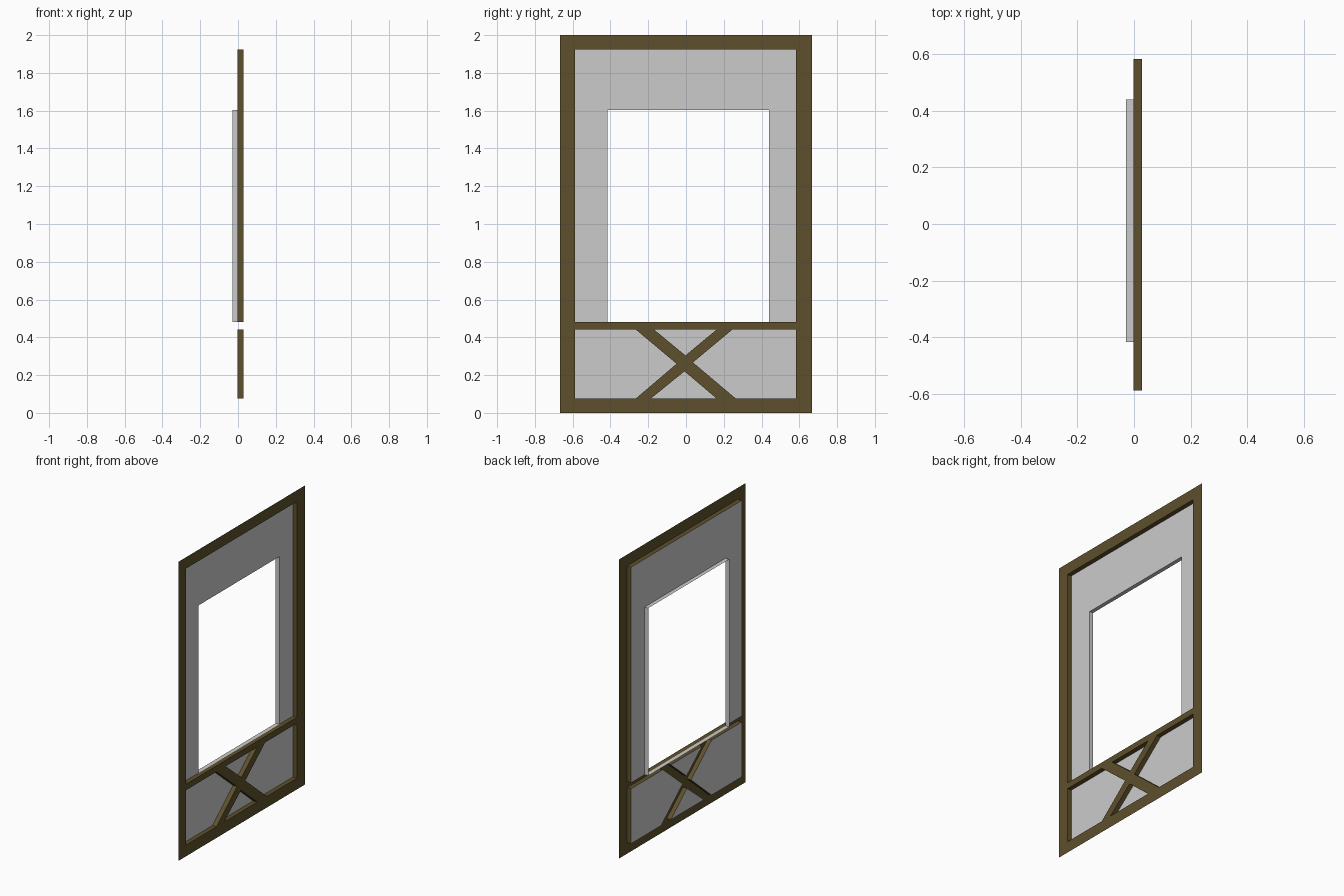
import bpy, bmesh
from mathutils import Vector

if "Cube" in bpy.data.objects:
    bpy.data.objects.remove(bpy.data.objects["Cube"])

X_FRONT, X_WALL, X_BACK = 0.028, -0.002, -0.029   # timber face, plaster, window back
YL, YR = -0.587, 0.583                            # inner edges of the posts
Z_BASE, Z_RAIL0, Z_RAIL1, Z_TOP = 0.075, 0.442, 0.482, 1.924

wood = bpy.data.materials.new("dark_timber")
wood.diffuse_color = (0.11, 0.08, 0.025, 1)
wood.use_nodes = True
wood.node_tree.nodes["Principled BSDF"].inputs["Base Color"].default_value = wood.diffuse_color


def ring(bm, loop, x):
    return [bm.verts.new((x, y, z)) for y, z in loop]


def sheet(bm, loops, x):
    """Flat face at x bounded by the loops; inner loops become holes."""
    edges = []
    for loop in loops:
        vs = ring(bm, loop, x)
        edges += [bm.edges.new((vs[i - 1], vs[i])) for i in range(len(vs))]
    bmesh.ops.triangle_fill(bm, edges=edges, use_beauty=True, normal=Vector((1, 0, 0)))
    for f in bm.faces:
        f.normal_update()
        if f.normal.x < -0.5:
            f.normal_flip()


def reveal(bm, loop, x0, x1):
    """Walls around a counter-clockwise opening, facing inwards."""
    a, b = ring(bm, loop, x0), ring(bm, loop, x1)
    for i in range(len(loop)):
        bm.faces.new((a[i - 1], a[i], b[i], b[i - 1]))


def finish(bm, name, mat=None):
    bmesh.ops.remove_doubles(bm, verts=bm.verts, dist=1e-5)
    mesh = bpy.data.meshes.new(name)
    bm.to_mesh(mesh)
    bm.free()
    obj = bpy.data.objects.new(name, mesh)
    bpy.context.collection.objects.link(obj)
    if mat:
        mesh.materials.append(mat)


def rect(y0, y1, z0, z1):
    return [(y0, z0), (y1, z0), (y1, z1), (y0, z1)]


# Openings in the timber: one tall bay and four around the cross brace
upper = rect(YL, YR, Z_RAIL1, Z_TOP)
left = [(YL, Z_BASE), (-0.267, Z_BASE), (-0.05, 0.26), (-0.267, Z_RAIL0), (YL, Z_RAIL0)]
right = [(YR, Z_RAIL0), (0.247, Z_RAIL0), (0.037, 0.267), (0.265, Z_BASE), (YR, Z_BASE)]
top_tri = [(-0.17, Z_RAIL0), (-0.003, 0.304), (0.163, Z_RAIL0)]
low_tri = [(-0.187, Z_BASE), (0.163, Z_BASE), (-0.008, 0.22)]
lower = [left, right, top_tri, low_tri]

# Timber frame: front face with openings, plus the reveals
bm = bmesh.new()
sheet(bm, [rect(-0.667, 0.667, 0, 2)] + [upper] + lower, X_FRONT)
for hole in [upper] + lower:
    reveal(bm, hole, X_FRONT, X_WALL)
finish(bm, "timber_frame", wood)

# Upper plaster, an inverted U around the window
WL, WR, WT = -0.416, 0.44, 1.603
bm = bmesh.new()
sheet(bm, [[(YL, Z_RAIL1), (WL, Z_RAIL1), (WL, WT), (WR, WT),
            (WR, Z_RAIL1), (YR, Z_RAIL1), (YR, Z_TOP), (YL, Z_TOP)]], X_WALL)
finish(bm, "upper_plaster")

# Window reveal going back through the wall
bm = bmesh.new()
reveal(bm, rect(WL, WR, Z_RAIL1, WT), X_WALL, X_BACK)
finish(bm, "window_reveal")

# Plaster panels behind the cross brace
bm = bmesh.new()
for loop in lower:
    sheet(bm, [loop], X_WALL)
finish(bm, "lower_plaster")
